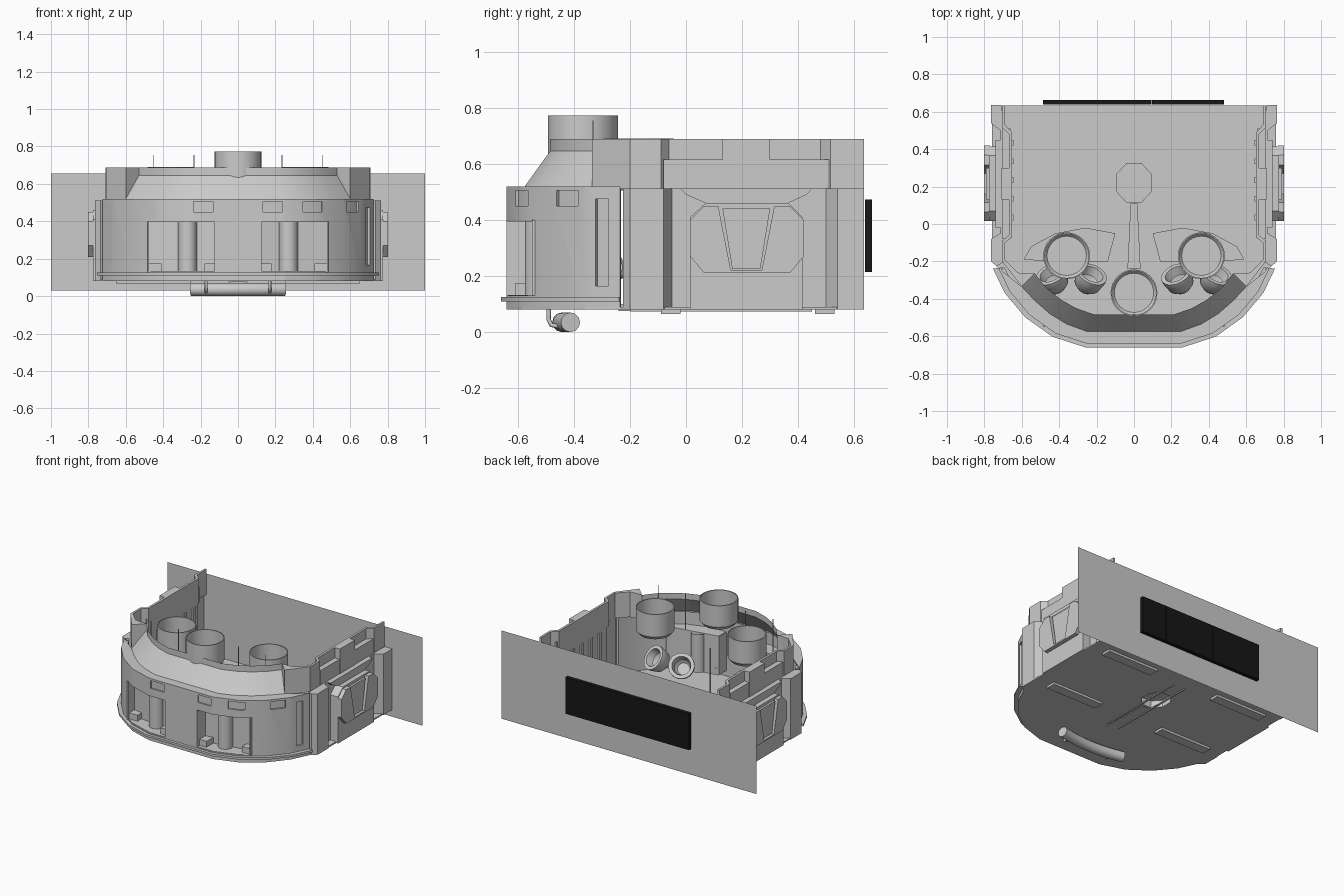
import bpy, bmesh
from math import radians, cos, sin, pi
from mathutils import Vector, Matrix

if "Cube" in bpy.data.objects:
    bpy.data.objects.remove(bpy.data.objects["Cube"])


def finish(name, bm, smooth=False):
    bmesh.ops.recalc_face_normals(bm, faces=bm.faces)
    me = bpy.data.meshes.new(name)
    bm.to_mesh(me)
    bm.free()
    ob = bpy.data.objects.new(name, me)
    bpy.context.collection.objects.link(ob)
    bpy.ops.object.select_all(action='DESELECT')
    ob.select_set(True)
    bpy.context.view_layer.objects.active = ob
    if smooth:
        bpy.ops.object.shade_smooth_by_angle(angle=radians(35))
    return ob


def prism(name, pts, z0, z1, smooth=False, M=None):
    bm = bmesh.new()
    f = bm.faces.new([bm.verts.new((x, y, z0)) for x, y in pts])
    r = bmesh.ops.extrude_face_region(bm, geom=[f])
    bmesh.ops.translate(bm, vec=(0, 0, z1 - z0),
                        verts=[v for v in r['geom'] if isinstance(v, bmesh.types.BMVert)])
    if M:
        bm.transform(M)
    return finish(name, bm, smooth)


def box(name, x0, x1, y0, y1, z0, z1):
    return prism(name, [(x0, y0), (x1, y0), (x1, y1), (x0, y1)], z0, z1)


def turned_box(name, x, y, angle, depth, width, z0, z1):
    M = Matrix.Translation((x, y, 0)) @ Matrix.Rotation(radians(angle), 4, 'Z')
    d, w = depth / 2, width / 2
    return prism(name, [(-d, -w), (d, -w), (d, w), (-d, w)], z0, z1, M=M)


def sheet(name, rows):
    bm = bmesh.new()
    g = [[bm.verts.new(p) for p in r] for r in rows]
    for a, b in zip(g, g[1:]):
        for i in range(len(a) - 1):
            bm.faces.new((a[i], a[i + 1], b[i + 1], b[i]))
    return finish(name, bm, True)


def lathe(name, prof, loc, axis=(0, 0, 1), n=32):
    bm = bmesh.new()
    rings = [[bm.verts.new((r * cos(2 * pi * i / n), r * sin(2 * pi * i / n), z))
              for i in range(n)] for r, z in prof]
    for a, b in zip(rings, rings[1:]):
        for i in range(n):
            bm.faces.new((a[i], a[(i + 1) % n], b[(i + 1) % n], b[i]))
    bm.faces.new(rings[-1])
    q = Vector(axis).to_track_quat('Z', 'Y').to_matrix().to_4x4()
    bm.transform(Matrix.Translation(loc) @ q)
    return finish(name, bm, True)


def pipe(name, pts, r):
    cu = bpy.data.curves.new(name, 'CURVE')
    cu.dimensions = '3D'
    cu.bevel_depth, cu.bevel_resolution, cu.use_fill_caps = r, 4, True
    s = cu.splines.new('POLY')
    s.points.add(len(pts) - 1)
    for p, c in zip(s.points, pts):
        p.co = (*c, 1)
    ob = bpy.data.objects.new(name, cu)
    bpy.context.collection.objects.link(ob)
    bpy.ops.object.select_all(action='DESELECT')
    ob.select_set(True)
    bpy.context.view_layer.objects.active = ob
    bpy.ops.object.convert(target='MESH')


def cut(ob, cutters):
    for c in cutters:
        m = ob.modifiers.new('cut', 'BOOLEAN')
        m.operation, m.object, m.solver = 'DIFFERENCE', c, 'EXACT'
        bpy.context.view_layer.objects.active = ob
        bpy.ops.object.modifier_apply(modifier=m.name)


def full(half):
    return half + [(-x, y) for x, y in reversed(half)]


def path(k):
    return [(x * k, (y + .15) * k - .15) for x, y in full(FRONT)]


FRONT = [(.725, -.235), (.665, -.36), (.56, -.485), (.42, -.585), (.25, -.64)]
SLOPE0 = full([(.6, -.335), (.53, -.41), (.45, -.48), (.36, -.535), (.25, -.575)])
SLOPE1 = full([(.53, -.265), (.47, -.34), (.39, -.405), (.31, -.45), (.21, -.485)])

# floor with octagonal pit opening
floor = prism('floor', path(1) + [(-.76, -.2), (-.76, .634), (.76, .634), (.76, -.2)], .08, .09)
octa = [(.105 * cos(pi / 8 + i * pi / 4), .22 + .115 * sin(pi / 8 + i * pi / 4)) for i in range(8)]
hole = prism('octagon_cutter', [(x * .9, .22 + (y - .22) * .9) for x, y in octa], 0, .13)
cut(floor, [hole])
pedestal = prism('octagon_pedestal', octa, .085, .15)
cut(pedestal, [hole])

# curved front wall, two skins, with windows and niches cut in
outer = prism('front_wall_outer', path(1) + path(.98)[::-1], .085, .515, True)
inner = prism('front_wall_inner', path(.979) + path(.955)[::-1], .09, .51, True)
windows, niches = [], []
for s in (1, -1):
    for x, y, a, w, z0, z1 in ((.185, -.64, -90, .105, .45, .505), (.4, -.59, -72, .11, .45, .505),
                               (.612, -.424, -40, .1, .45, .505), (.695, -.3, -30, .05, .165, .475)):
        windows.append(turned_box('window_cutter', s * x, y, a if s > 0 else 180 - a,
                                  .1, w, z0, z1))
    niches.append(box('niche_cutter', *sorted((s * .125, s * .475)), -.75, -.42, .13, .395))
cut(outer, windows + niches)
cut(inner, niches)
for c in windows + niches + [hole]:
    bpy.data.objects.remove(c)

# base ring, ledge and sloping roof band
prism('base_ring', path(1.04) + path(.99)[::-1], .11, .125, True)
prism('wall_ledge', path(1) + SLOPE0[::-1], .51, .52)
sheet('roof_slope', [[(x, y, .52) for x, y in SLOPE0], [(x, y, .645) for x, y in SLOPE1],
                     [(x, y, .688) for x, y in SLOPE1]])

for s in (1, -1):
    def mx(pts):
        return [(s * x, y) for x, y in pts]

    def mbox(name, x0, x1, *r):
        return box(name, *sorted((s * x0, s * x1)), *r)

    # niche lining with columns and corner blocks
    prism('niche_back', mx([(.12, -.545), (.48, -.48), (.48, -.47), (.12, -.535)]), .13, .4)
    mbox('niche_inner_side', .115, .125, -.635, -.535, .13, .4)
    mbox('niche_outer_side', .475, .485, -.55, -.47, .13, .4)
    for z in (.125, .395):
        prism('niche_cap', mx([(.12, -.635), (.25, -.635), (.42, -.58), (.48, -.54),
                               (.48, -.47), (.12, -.535)]), z, z + .008)
    lathe('niche_column', [(.05, .4), (.05, .13)], (s * .27, -.525, 0), n=16)
    mbox('niche_block_inner', .125, .18, -.61, -.53, .13, .175)
    mbox('niche_block_outer', .41, .475, -.54, -.47, .13, .175)

    # side walls: lower with end pillars, upper with an inset middle
    prism('side_wall_lower', mx([(.735, -.225), (.765, -.2), (.765, -.08), (.715, -.05), (.715, .5),
                                 (.765, .54), (.765, .635), (.71, .635), (.7, .54), (.655, .49),
                                 (.655, -.05), (.7, -.1), (.69, -.2)]), .08, .512)
    prism('side_wall_upper', mx([(.53, -.265), (.6, -.335), (.705, -.2), (.705, -.09), (.668, -.06),
                                 (.668, .48), (.705, .515), (.705, .634), (.69, .634), (.69, .53),
                                 (.652, .49), (.652, -.07), (.69, -.1), (.69, -.19),
                                 (.62, -.26), (.57, -.265)]), .51, .688)
    mbox('upper_block', .655, .708, .13, .3, .49, .688)
    mbox('upper_band', .66, .705, -.08, .51, .51, .615)
    for y in (.02, .12, .22, .32, .42):
        mbox('inner_rib', .645, .665, y, y + .03, .09, .5)

    # side airlock: base box, faceted pod and tapered hatch, drawn in y-z
    side = Matrix(((0, 0, s, 0), (1, 0, 0, 0), (0, 1, 0, 0), (0, 0, 0, 1)))
    prism('airlock_base', [(.015, .08), (.415, .08), (.415, .41), (.365, .46), (.07, .46),
                           (.015, .41)], .70, .775, M=side)
    prism('airlock_pod', [(.065, .21), (.37, .21), (.42, .27), (.42, .4), (.37, .45), (.315, .45),
                          (.27, .22), (.16, .22), (.115, .45), (.065, .45), (.015, .4),
                          (.015, .27)], .77, .803, M=side)
    prism('airlock_hatch', [(.165, .225), (.265, .225), (.3, .44), (.13, .44)], .77, .79, M=side)
    prism('airlock_frame', [(-.02, .512), (0, .49), (.07, .46), (.365, .46), (.43, .49), (.45, .512)],
          .7, .74, M=side)

    # side tube, console platform, cups and aerials
    lathe('side_tube', [(.118, .69), (.125, .69), (.125, .53), (.105, .505), (.085, .505)],
          (s * .36, -.17, 0))
    prism('platform', mx([(.59, -.19), (.55, -.12), (.42, -.05), (.26, -.02), (.1, -.05),
                          (.14, -.2), (.45, -.2)]), .09, .115)
    for x, dx in ((.235, -.35), (.435, .35)):
        lathe('cup', [(.05, -.02), (.062, .03), (.085, .03), (.085, .01), (.07, -.05), (.04, -.08)],
              (s * x, -.29, .25), (s * dx, .75, .6), 24)
    for x in (.235, .45):
        box('aerial', s * x - .002, s * x + .002, -.334, -.33, .5, .755)

    # underside plates, rails and hooks
    for y0, y1 in ((.46, .53), (-.09, -.02)):
        mbox('skid_plate', .25, .65, y0, y1, .064, .095)
    mbox('floor_rail', .04, .05, -.2, .45, .074, .082)
    pipe('hook', [(s * .17, -.49, .085), (s * .17, -.49, .045), (s * .17, -.48, .025),
                  (s * .17, -.45, .02)], .008)

# centre tube, floor strip and post
lathe('centre_tube', [(.118, .772), (.125, .772), (.125, .62), (.105, .595), (.085, .595)],
      (0, -.368, 0))
prism('floor_strip', [(-.018, .11), (.018, .11), (.035, -.24), (-.035, -.24)], .076, .1)
box('thin_post', -.004, .004, -.275, -.267, .09, .45)

# curved bumper pipe below the front
pipe('bumper_pipe', [(x / 40, -.412 - .03 * (1 - (x / 10) ** 2), .035) for x in range(-10, 11)], .035)

# back screen and black panels
sheet('back_screen', [[(-1, .636, .03), (1, .636, .03)], [(-1, .636, .655), (1, .636, .655)]])
mat = bpy.data.materials.new('black')
mat.diffuse_color = (.008, .008, .008, 1)
mat.use_nodes = True
mat.node_tree.nodes["Principled BSDF"].inputs["Base Color"].default_value = mat.diffuse_color
for i in range(5):
    x = -.487 + i * .194
    p = box('black_panel', x, x + .193, .638, .664, .215, .472)
    p.data.materials.append(mat)
